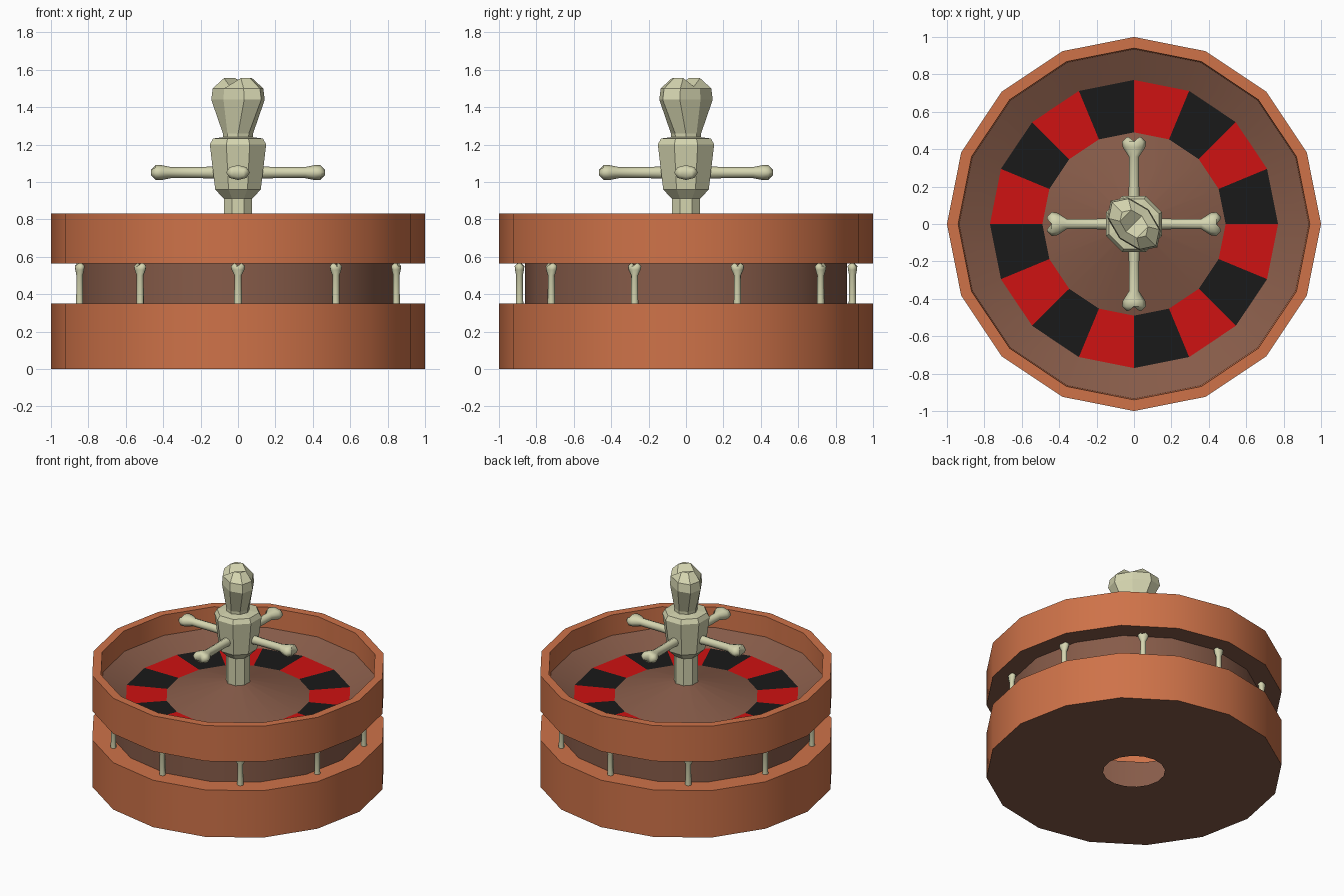
import bpy, bmesh
from math import sin, cos, pi, radians
from mathutils import Matrix

if "Cube" in bpy.data.objects:
    bpy.data.objects.remove(bpy.data.objects["Cube"])


def material(name, rgb):
    m = bpy.data.materials.new(name)
    m.diffuse_color = (*rgb, 1)
    m.use_nodes = True
    m.node_tree.nodes["Principled BSDF"].inputs["Base Color"].default_value = m.diffuse_color
    return m


WOOD = material("orange_wood", (0.62, 0.17, 0.066))
BROWN = material("brown_wood", (0.24, 0.105, 0.066))
BONE = material("bone", (0.66, 0.66, 0.43))
RED = material("red", (0.62, 0.006, 0.006))
BLACK = material("black", (0.01, 0.01, 0.01))


def finish(bm, name, mats, angle=None):
    me = bpy.data.meshes.new(name)
    bm.to_mesh(me)
    bm.free()
    for m in mats:
        me.materials.append(m)
    ob = bpy.data.objects.new(name, me)
    bpy.context.collection.objects.link(ob)
    if angle:
        bpy.ops.object.select_all(action='DESELECT')
        bpy.context.view_layer.objects.active = ob
        ob.select_set(True)
        bpy.ops.object.shade_smooth_by_angle(angle=radians(angle))
    return ob


def lathe(name, profile, mats, pick, n=16, turn=0.0, angle=30, cap=False):
    """Spin (radius, z) points; pick(segment, side) gives the material slot."""
    bm = bmesh.new()
    rings = [[bm.verts.new((r * cos(turn + 2 * pi * k / n), r * sin(turn + 2 * pi * k / n), z))
              for k in range(n)] for r, z in profile]
    for j in range(len(rings) - 1):
        a, b = rings[j], rings[j + 1]
        for k in range(n):
            q = (k + 1) % n
            bm.faces.new((a[k], a[q], b[q], b[k])).material_index = pick(j, k)
    if cap:
        bm.faces.new(rings[0][::-1])
        bm.faces.new(rings[-1])
    return finish(bm, name, mats, angle)


def bone(name, rings, dip, matrix, angle):
    """Loft of eight-sided ovals (z, half width, half depth) with a two-lobed end."""
    bm = bmesh.new()
    loops = []
    for z, wx, wy in rings:
        loops.append([bm.verts.new((wx * cos(k * pi / 4), wy * sin(k * pi / 4), z)) for k in range(8)])
    for a, b in zip(loops, loops[1:]):
        for k in range(8):
            q = (k + 1) % 8
            bm.faces.new((a[k], a[q], b[q], b[k]))
    t = loops[-1]
    t[2].co.z -= dip
    t[6].co.z -= dip
    for idx in ((0, 1, 7), (1, 2, 6, 7), (2, 3, 5, 6), (3, 4, 5)):
        bm.faces.new([t[i] for i in idx])
    bm.faces.new(loops[0][::-1])
    bm.transform(matrix)
    return finish(bm, name, [BONE], angle)


# Lower base ring, open hole underneath
lathe("base_ring", [(0.21, 0), (1, 0), (1, 0.35), (0.86, 0.35)], [BROWN, WOOD],
      lambda j, k: 0 if j == 0 else 1)
# Recessed drum behind the pegs
lathe("drum", [(0.86, 0.35), (0.86, 0.565)], [BROWN], lambda j, k: 0)
# Upper rim
lathe("upper_ring", [(0.86, 0.565), (1, 0.565), (1, 0.83), (0.94, 0.83), (0.935, 0.68)],
      [BROWN, WOOD], lambda j, k: 0 if j == 0 else 1)
# Sloping track, coloured pockets and centre cone
lathe("ball_track", [(0.935, 0.68), (0.77, 0.60)], [BROWN], lambda j, k: 0)
lathe("pockets", [(0.77, 0.60), (0.49, 0.60)], [BLACK, RED], lambda j, k: k % 2)
lathe("centre_cone", [(0.49, 0.60), (0.04, 0.72)], [BROWN], lambda j, k: 0)

# Spindle post and hub
lathe("spindle_hub", [(0.082, 0.69), (0.082, 0.91), (0.132, 0.96), (0.163, 1.2),
                      (0.145, 1.232), (0.08, 1.24)],
      [BONE], lambda j, k: 0, n=8, turn=pi / 8, angle=None, cap=True)
# Two-lobed finial, turned to the diagonal
bone("finial", [(1.235, 0.08, 0.08), (1.26, 0.082, 0.08), (1.44, 0.176, 0.11),
                (1.50, 0.165, 0.105), (1.555, 0.09, 0.06)],
     0.045, Matrix.Rotation(-pi / 4, 4, 'Z'), None)

# Four handle bones
for i in range(4):
    m = (Matrix.Translation((0, 0, 1.05)) @ Matrix.Rotation(i * pi / 2, 4, 'Z')
         @ Matrix.Rotation(pi / 2, 4, 'Y') @ Matrix.Rotation(pi / 2, 4, 'Z'))
    bone(f"handle_bone_{i + 1}", [(0.08, 0.034, 0.034), (0.2, 0.028, 0.03), (0.36, 0.028, 0.03),
                                  (0.41, 0.06, 0.04), (0.44, 0.064, 0.04), (0.465, 0.04, 0.022)],
         0.022, m, 60)

# Ten peg bones around the gap
for i in range(10):
    m = Matrix.Rotation(i * pi / 5, 4, 'Z') @ Matrix.Translation((0, -0.89, 0))
    bone(f"peg_bone_{i + 1}", [(0.35, 0.021, 0.02), (0.50, 0.019, 0.018), (0.53, 0.034, 0.024),
                               (0.55, 0.038, 0.026), (0.565, 0.022, 0.014)],
         0.014, m, 60)
